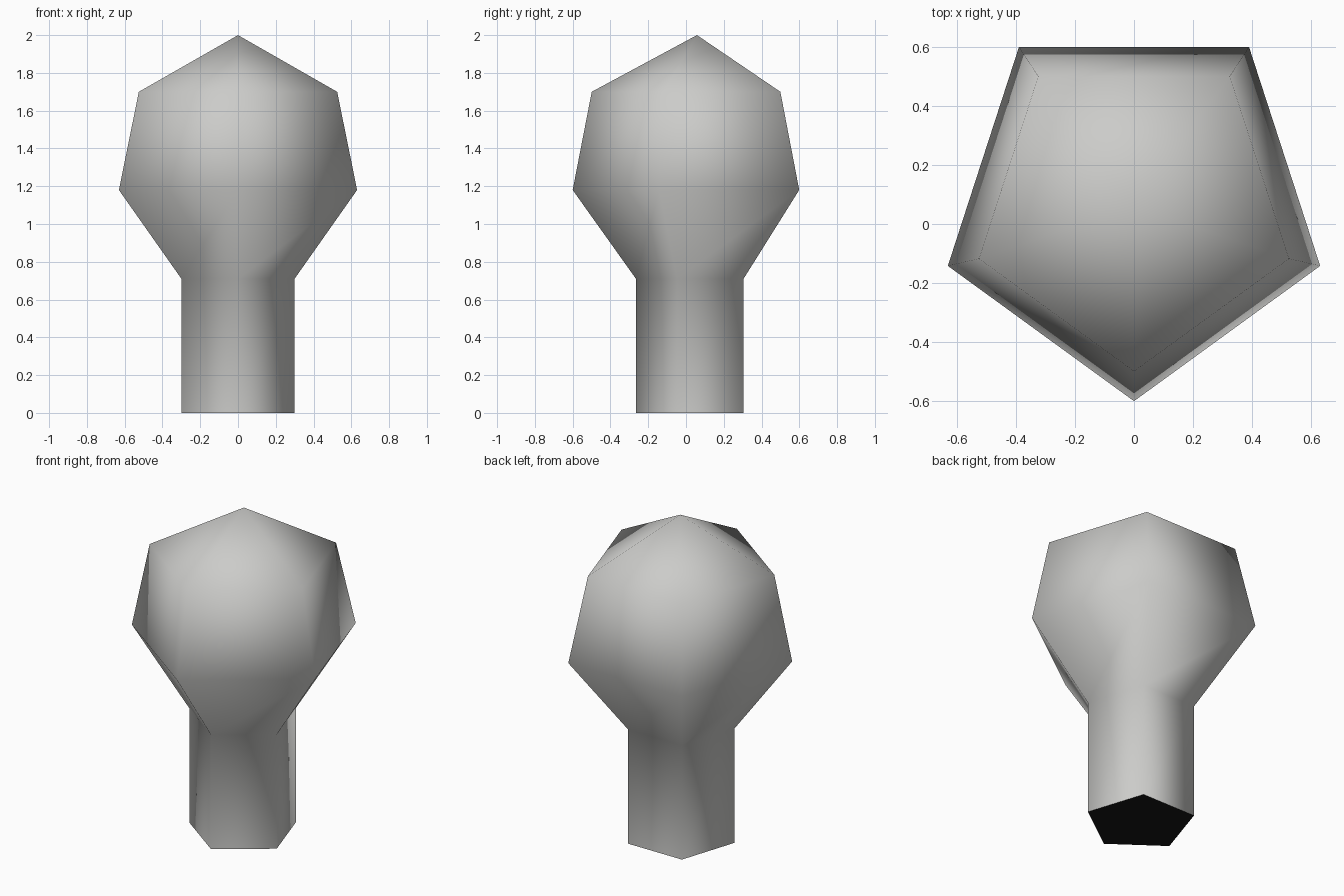
import bpy, bmesh, math

if "Cube" in bpy.data.objects:
    bpy.data.objects.remove(bpy.data.objects["Cube"])


def material(name, r, g, b):
    m = bpy.data.materials.new(name)
    m.diffuse_color = (r, g, b, 1)
    m.use_nodes = True
    m.node_tree.nodes["Principled BSDF"].inputs["Base Color"].default_value = m.diffuse_color
    return m


def mesh_object(name, bm, mat):
    me = bpy.data.meshes.new(name)
    bm.to_mesh(me)
    bm.free()
    me.materials.append(mat)
    ob = bpy.data.objects.new(name, me)
    bpy.context.collection.objects.link(ob)
    return ob


def pentagon(bm, radius, cy, z):
    # five-sided ring, one corner towards the front (-y)
    ring = []
    for i in range(5):
        a = -math.pi / 2 + i * math.tau / 5
        ring.append(bm.verts.new((radius * math.cos(a), cy + radius * math.sin(a), z)))
    return ring


grey = material("warm_grey", 0.6, 0.6, 0.585)
black = material("near_black", 0.008, 0.008, 0.008)

# trunk and crown: one smooth five-sided skin (radius, centre y, height)
profile = [(0.315, 0.05, 0.0), (0.315, 0.05, 0.71), (0.663, 0.063, 1.18), (0.552, 0.053, 1.70)]
bm = bmesh.new()
rings = [pentagon(bm, *p) for p in profile]
for low, high in zip(rings, rings[1:]):
    for i in range(5):
        j = (i + 1) % 5
        bm.faces.new((low[i], low[j], high[j], high[i]))
tip = bm.verts.new((0, 0.058, 2.0))
for i in range(5):
    bm.faces.new((rings[-1][i], rings[-1][(i + 1) % 5], tip))
for f in bm.faces:
    f.smooth = True
mesh_object("trunk_and_crown", bm, grey)

# dark underside of the trunk
bm = bmesh.new()
bm.faces.new(list(reversed(pentagon(bm, *profile[0]))))
mesh_object("trunk_underside", bm, black)
